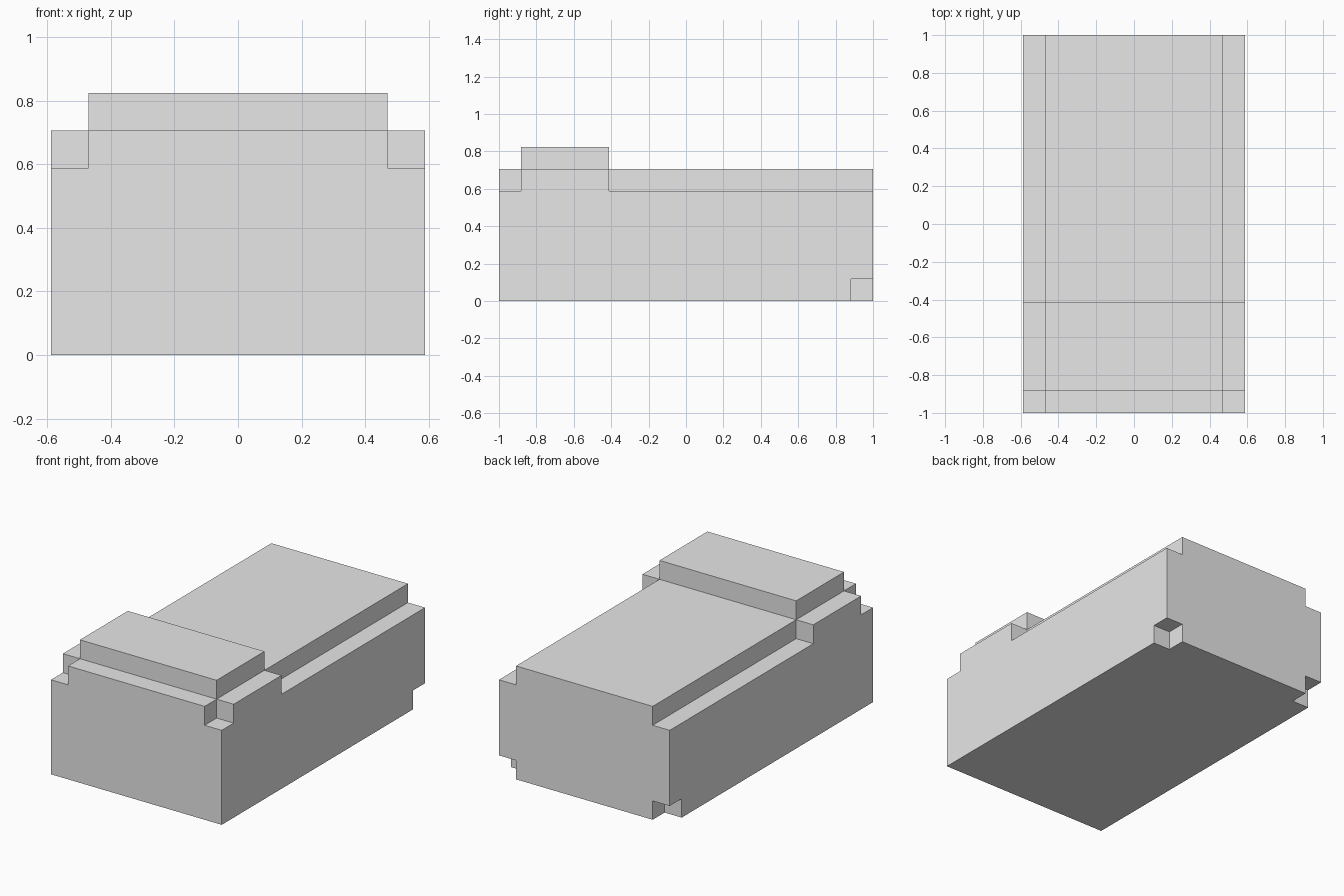
import bpy
import bmesh
from mathutils import Vector

cube = bpy.data.objects.get("Cube")
if cube:
    bpy.data.objects.remove(cube, do_unlink=True)

U = 2 / 17          # grid step: the model is 10 x 17 x 7 steps
W, L = 5, 8.5       # half width and half length in steps

grey = bpy.data.materials.new("light_grey")
grey.diffuse_color = (0.8, 0.8, 0.8, 1)
grey.use_nodes = True
grey.node_tree.nodes["Principled BSDF"].inputs["Base Color"].default_value = (0.8, 0.8, 0.8, 1)


def extrude_profile(name, half, y0, y1):
    """Mirror a right-half (x, z) outline and extrude it along y."""
    outline = half + [(-x, z) for x, z in reversed(half)]
    bm = bmesh.new()
    face = bm.faces.new([bm.verts.new((x * U, y0 * U, z * U)) for x, z in outline])
    new = bmesh.ops.extrude_face_region(bm, geom=[face])["geom"]
    bmesh.ops.translate(bm, vec=Vector((0, (y1 - y0) * U, 0)),
                        verts=[g for g in new if isinstance(g, bmesh.types.BMVert)])
    bmesh.ops.recalc_face_normals(bm, faces=bm.faces)
    mesh = bpy.data.meshes.new(name)
    bm.to_mesh(mesh)
    bm.free()
    mesh.materials.append(grey)
    obj = bpy.data.objects.new(name, mesh)
    bpy.context.collection.objects.link(obj)
    return obj


def combine(target, tool, operation):
    """Apply a boolean and remove the tool object."""
    mod = target.modifiers.new(operation.title(), "BOOLEAN")
    mod.operation, mod.object, mod.solver = operation, tool, "EXACT"
    bpy.context.view_layer.objects.active = target
    bpy.ops.object.modifier_apply(modifier=mod.name)
    bpy.data.objects.remove(tool, do_unlink=True)


# Long body with a narrower raised deck
body = extrude_profile("body", [(W, 0), (W, 5), (W - 1, 5), (W - 1, 6)], -L, L)

# Stepped saddle block across the front part of the deck
saddle = extrude_profile("saddle", [(W, 4), (W, 6), (W - 1, 6), (W - 1, 7)], 1 - L, 5 - L)
combine(body, saddle, "UNION")

# Notches in the two lower back corners
for side in (-1, 1):
    notch = extrude_profile("corner_notch", [(1, -1), (1, 1)], L - 1, L + 1)
    notch.data.transform(notch.matrix_world.Translation(Vector((side * W * U, 0, 0))))
    combine(body, notch, "DIFFERENCE")

# Merge the coplanar faces left by the booleans
bm = bmesh.new()
bm.from_mesh(body.data)
bmesh.ops.remove_doubles(bm, verts=bm.verts, dist=0.0001)
bmesh.ops.dissolve_limit(bm, angle_limit=0.01, verts=bm.verts, edges=bm.edges)
bm.to_mesh(body.data)
bm.free()
